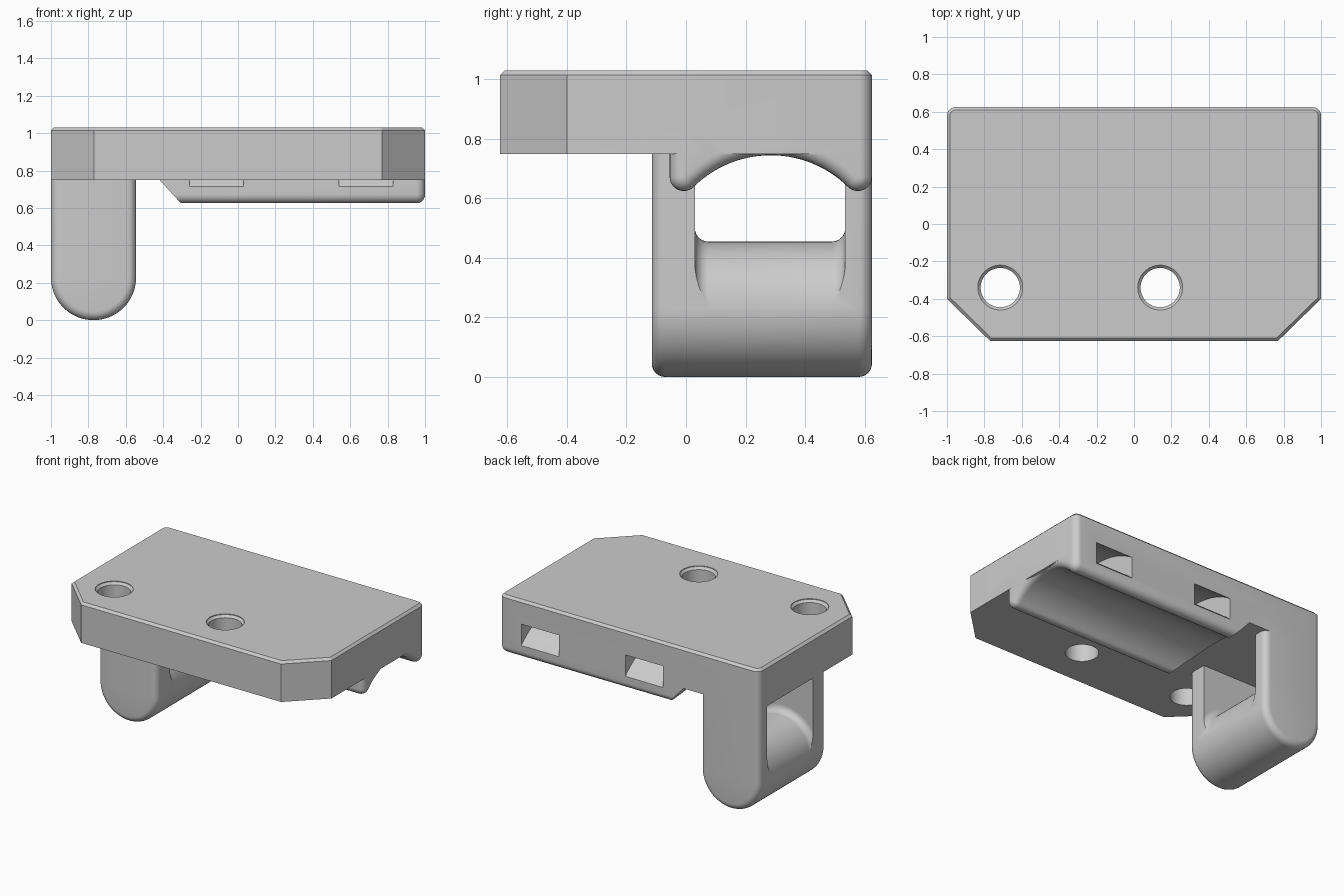
import bpy, bmesh, math
from mathutils import Matrix, Vector

default = bpy.data.objects.get("Cube")
if default:
    bpy.data.objects.remove(default)

grey = bpy.data.materials.new("light_grey")
grey.use_nodes = True
grey.diffuse_color = (0.6, 0.6, 0.6, 1)
grey.node_tree.nodes["Principled BSDF"].inputs["Base Color"].default_value = (0.6, 0.6, 0.6, 1)

ROUND = 0.045
BACK = 0.625


def finish(name, bm):
    bmesh.ops.recalc_face_normals(bm, faces=bm.faces)
    mesh = bpy.data.meshes.new(name)
    bm.to_mesh(mesh)
    bm.free()
    mesh.materials.append(grey)
    obj = bpy.data.objects.new(name, mesh)
    bpy.context.collection.objects.link(obj)
    return obj


def arc(cu, cv, r, start, end, n):
    angles = [math.radians(start + (end - start) * i / n) for i in range(n + 1)]
    return [(cu + r * math.cos(a), cv + r * math.sin(a)) for a in angles]


def prism(outline, axis, lo, hi):
    """Extrude a 2D outline along an axis from lo to hi."""
    place = {"x": lambda u, v, w: (w, u, v),
             "y": lambda u, v, w: (u, w, v),
             "z": lambda u, v, w: (u, v, w)}[axis]
    bm = bmesh.new()
    face = bm.faces.new([bm.verts.new(place(u, v, lo)) for u, v in outline])
    top = bmesh.ops.extrude_face_region(bm, geom=[face])["geom"]
    moved = [g for g in top if isinstance(g, bmesh.types.BMVert)]
    bmesh.ops.translate(bm, verts=moved, vec=place(0, 0, hi - lo))
    bmesh.ops.recalc_face_normals(bm, faces=bm.faces)
    return bm


def bevel(bm, test, width, segments):
    """Bevel the edges whose two end points both pass the test."""
    edges = [e for e in bm.edges if test(e.verts[0].co, e.verts[1].co)]
    bmesh.ops.bevel(bm, geom=edges, offset=width, segments=segments, profile=0.5,
                    affect='EDGES', clamp_overlap=False)


def revolve(profile, centre, turn=Matrix()):
    """Lathe (radius, height) points around z, then turn and move the solid."""
    bm = bmesh.new()
    verts = [bm.verts.new((r, 0, h)) for r, h in profile]
    edges = [bm.edges.new(pair) for pair in zip(verts, verts[1:])]
    bmesh.ops.spin(bm, geom=verts + edges, cent=(0, 0, 0), axis=(0, 0, 1),
                   angle=math.tau, steps=64, use_duplicate=False)
    bmesh.ops.remove_doubles(bm, verts=bm.verts, dist=1e-5)
    bmesh.ops.transform(bm, matrix=Matrix.Translation(centre) @ turn, verts=bm.verts)
    return bm


def combine(obj, other, operation):
    """Apply a boolean and drop the second object."""
    mod = obj.modifiers.new("combine", 'BOOLEAN')
    mod.operation, mod.object, mod.solver = operation, other, 'EXACT'
    bpy.context.view_layer.objects.active = obj
    bpy.ops.object.modifier_apply(modifier=mod.name)
    bpy.data.objects.remove(other)


def same(a, b, i, value):
    return abs(a[i] - value) < 1e-4 and abs(b[i] - value) < 1e-4


# Mounting plate: clipped front corners, rounded back corners, chamfered top rim
BOTTOM, TOP = 0.75, 1.03
half = [(0.77, -BACK), (1, -0.4), (1, BACK)]
bm = prism(half + [(-x, y) for x, y in reversed(half)], "z", BOTTOM, TOP)
bevel(bm, lambda a, b: same(a, b, 1, BACK) and abs(a.x - b.x) < 1e-4, ROUND, 6)
bevel(bm, lambda a, b: same(a, b, 2, TOP), 0.016, 1)
body = finish("mounting_bracket", bm)

# Cradle: two rounded rails joined by an arch, with a sloped inner end
MID, FOOT, ARCH_Z, ARCH_R = 0.285, 0.0475, 0.376, 0.369
rail_y, rail_z = -0.0075, 0.6725
tilt = math.degrees(math.atan2(rail_z - ARCH_Z, MID - rail_y))
rail = arc(rail_y, rail_z, FOOT, 180, 360 - tilt, 12)
crown = arc(MID, ARCH_Z, ARCH_R, 180 - tilt, tilt, 28)[1:-1]
outline = ([(-0.055, 0.85)] + rail + crown
           + [(2 * MID - y, z) for y, z in reversed(rail)] + [(BACK, 0.85)])
bm = prism(outline, "x", -0.6, 1)
bevel(bm, lambda a, b: same(a, b, 0, 1) and not same(a, b, 2, 0.85), ROUND, 6)
cut = bmesh.ops.bisect_plane(bm, geom=bm.verts[:] + bm.edges[:] + bm.faces[:],
                             plane_co=(-0.42, 0, BOTTOM), plane_no=Vector((0.12, 0, 0.11)),
                             clear_inner=True)["geom_cut"]
bmesh.ops.edgeloop_fill(bm, edges=[g for g in cut if isinstance(g, bmesh.types.BMEdge)])
combine(body, finish("cradle", bm), 'UNION')

# Hanging loop: round-bottomed block with softened rims
LOOP_X, LOOP_R, FRONT = -0.7725, 0.2275, -0.115
outline = [(-1, 0.9)] + arc(LOOP_X, LOOP_R, LOOP_R, 180, 360, 36) + [(LOOP_X + LOOP_R, 0.9)]
bm = prism(outline, "y", FRONT, BACK)
bevel(bm, lambda a, b: (same(a, b, 1, FRONT) or same(a, b, 1, BACK))
      and not same(a, b, 2, 0.9), ROUND, 6)
loop = finish("hanging_loop", bm)

# Loop opening: a box less a round bar that flares at both ends
Y0, Y1 = 0.03, 0.535
opening = finish("loop_opening", prism([(-1.2, LOOP_R), (-0.3, LOOP_R), (-0.3, BOTTOM),
                                        (-1.2, BOTTOM)], "y", Y0, Y1))
flare = arc(LOOP_R + ROUND, ROUND, ROUND, 180, 270, 8)
length = Y1 - Y0
profile = ([(0, -0.05), (LOOP_R + ROUND, -0.05)] + flare[::-1]
           + [(r, length - h) for r, h in flare]
           + [(LOOP_R + ROUND, length + 0.05), (0, length + 0.05)])
bar = revolve(profile, (LOOP_X, Y0, LOOP_R), Matrix.Rotation(-math.pi / 2, 4, 'X'))
combine(opening, finish("loop_bar", bar), 'DIFFERENCE')
combine(loop, opening, 'DIFFERENCE')
combine(body, loop, 'UNION')

# Curved strap slots running over the arch
for x0, x1 in ((-0.26, 0.03), (0.54, 0.83)):
    ring = arc(MID, ARCH_Z, 0.595, 0, 180, 40) + arc(MID, ARCH_Z, 0.48, 180, 0, 40)
    combine(body, finish("strap_slot", prism(ring, "x", x0, x1)), 'DIFFERENCE')

# Screw holes with a small countersink
for x in (-0.715, 0.14):
    profile = [(0, 0.6), (0.105, 0.6), (0.105, TOP - 0.02), (0.12, TOP - 0.005),
               (0.12, TOP + 0.1), (0, TOP + 0.1)]
    combine(body, finish("screw_hole", revolve(profile, (x, -0.34, 0))), 'DIFFERENCE')

# Smooth rounds, sharp corners
bpy.ops.object.select_all(action='DESELECT')
body.select_set(True)
bpy.context.view_layer.objects.active = body
bpy.ops.object.shade_smooth_by_angle(angle=math.radians(30))
